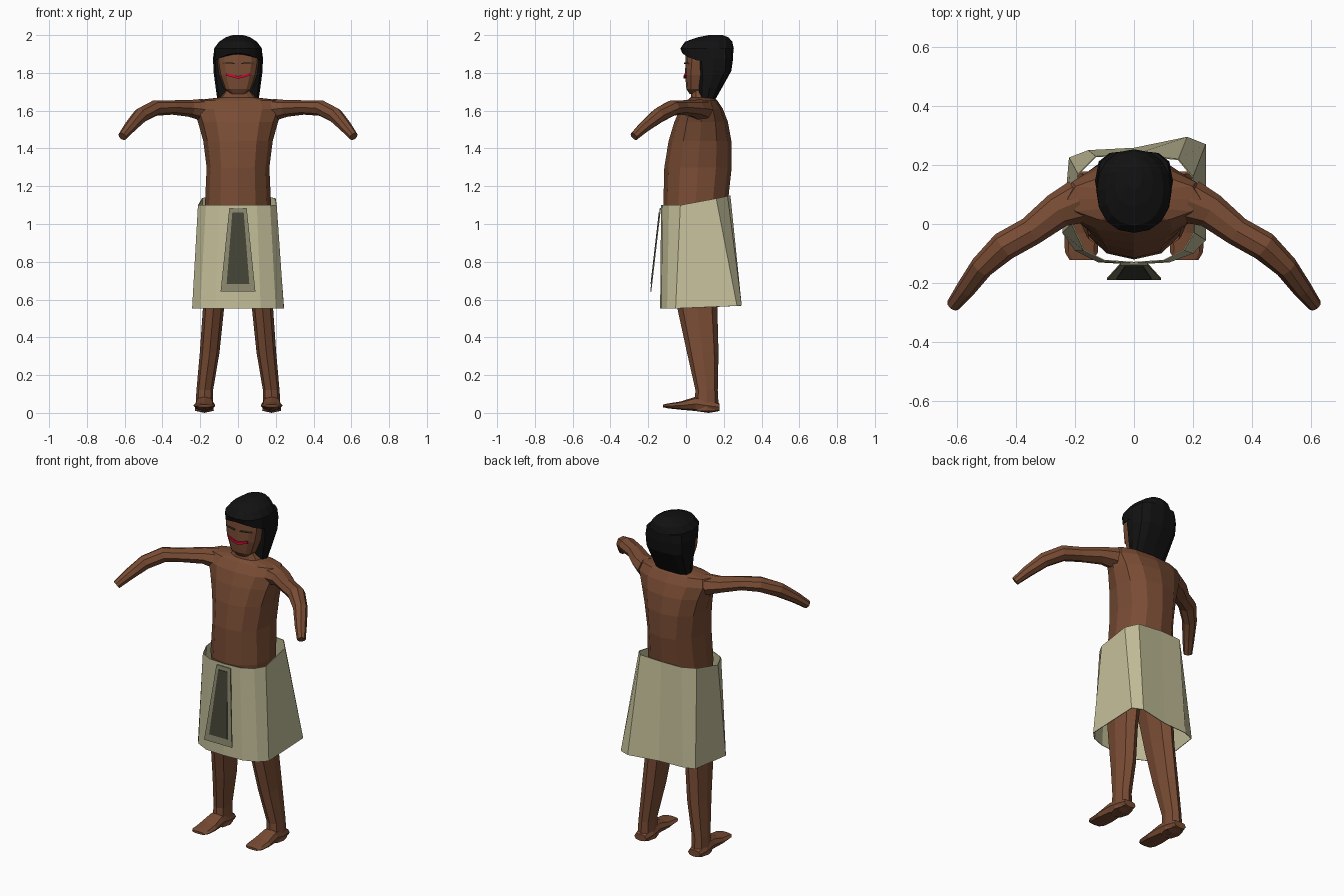
import bpy, bmesh, math
from mathutils import Vector


def material(name, rgb):
    m = bpy.data.materials.new(name)
    m.diffuse_color = (*rgb, 1)
    return m


SKIN = material("brown skin", (0.19, 0.072, 0.034))
HAIR = material("black hair", (0.006, 0.006, 0.006))
CLOTH = material("pale linen", (0.55, 0.52, 0.32))
TRIM = material("olive trim", (0.25, 0.24, 0.15))
DARK = material("dark olive", (0.055, 0.055, 0.036))
RED = material("red lips", (0.6, 0.004, 0.035))
LID = material("eye line", (0.07, 0.05, 0.035))


def ring(center, u, v, n=12, p=2.0):
    """Superellipse ring around center spanned by half-axes u and v."""
    out = []
    for i in range(n):
        a = 2 * math.pi * i / n
        c, s = math.cos(a), math.sin(a)
        c = math.copysign(abs(c) ** (2 / p), c)
        s = math.copysign(abs(s) ** (2 / p), s)
        out.append(Vector(center) + Vector(u) * c + Vector(v) * s)
    return out


def loft(name, rings, mat, cap=True, mirror=False, thick=0):
    bm = bmesh.new()
    rows = [[bm.verts.new(p) for p in r] for r in rings]
    n = len(rows[0])
    for a, b in zip(rows, rows[1:]):
        for i in range(n):
            j = (i + 1) % n
            bm.faces.new((a[i], a[j], b[j], b[i]))
    if cap:
        bm.faces.new(rows[0][::-1])
        bm.faces.new(rows[-1])
    bmesh.ops.recalc_face_normals(bm, faces=bm.faces[:])
    me = bpy.data.meshes.new(name)
    bm.to_mesh(me)
    bm.free()
    me.materials.append(mat)
    ob = bpy.data.objects.new(name, me)
    bpy.context.collection.objects.link(ob)
    if thick:
        ob.modifiers.new("thickness", "SOLIDIFY").thickness = thick
    if mirror:
        ob.modifiers.new("mirror", "MIRROR")
    return ob


def stack(name, rows, mat, n=12, p=2.2, **kw):
    """Rows of (z, centre x, half width, front y, back y)."""
    return loft(name, [ring((cx, (f + b) / 2, z), (w, 0, 0), (0, (b - f) / 2, 0), n, p)
                       for z, cx, w, f, b in rows], mat, **kw)


# Torso and neck
stack("torso", [
    (1.00, 0, .170, -.100, .200), (1.10, 0, .175, -.120, .220),
    (1.30, 0, .166, -.115, .242), (1.44, 0, .184, -.092, .240),
    (1.54, 0, .212, -.062, .222), (1.61, 0, .240, -.032, .195),
    (1.655, 0, .225, .005, .165), (1.67, 0, .095, .025, .145),
    (1.71, 0, .064, .030, .130), (1.78, 0, .060, .030, .130)], SKIN)

# Head
stack("head", [
    (1.688, 0, .040, .020, .110), (1.715, 0, .072, .002, .130),
    (1.79, 0, .100, -.005, .160), (1.86, 0, .112, -.003, .180),
    (1.93, 0, .110, .000, .190)], SKIN, p=3)

# Hair: a long back part and a cap with a fringe
stack("back_hair", [
    (1.65, 0, .108, .070, .150), (1.72, 0, .118, .062, .190),
    (1.81, 0, .130, .052, .240), (1.88, 0, .132, .040, .250),
    (1.93, 0, .125, .030, .250)], HAIR, p=3)
fringe = stack("hair_cap", [
    (1.905, 0, .128, -.020, .250), (1.93, 0, .126, -.030, .253),
    (1.965, 0, .100, -.005, .245), (1.988, 0, .065, .060, .225),
    (2.00, 0, .028, .120, .195)], HAIR, n=16, p=2.2)
for v in fringe.data.vertices:
    if v.co.z < 1.91:  # the fringe dips at the temples
        v.co.z -= .045 * (abs(v.co.x) / .128) ** 2


# Painted face lines that follow the face
def face_line(name, pts, half, mat):
    rings = []
    for x, z in pts:
        a = abs(x)
        y = -.013 + .13 * min(a, .064) + .8 * max(0, a - .064)
        rings.append([(x, y, z - half), (x, y, z + half),
                      (x, y + .009, z + half), (x, y + .009, z - half)])
    return loft(name, rings, mat)


face_line("mouth", [(-.064, 1.793), (-.03, 1.784), (0, 1.776), (.035, 1.784),
                    (.064, 1.794)], .007, RED)
for side, s in (("left", 1), ("right", -1)):
    face_line(side + "_eye", [(s * .018, 1.85), (s * .05, 1.853), (s * .064, 1.853),
                              (s * .082, 1.85)], .003, LID)

# Arms: a tapering tube bent forward, ending at the wrist
path = [((.190, .075, 1.605), .075, .058), ((.260, .045, 1.612), .060, .044),
        ((.350, -.025, 1.617), .050, .038), ((.440, -.075, 1.614), .050, .042),
        ((.515, -.145, 1.575), .040, .042), ((.570, -.220, 1.515), .033, .032),
        ((.612, -.275, 1.463), .024, .024)]
rings = []
for i, (c, h, w) in enumerate(path):
    a, b = path[max(i - 1, 0)][0], path[min(i + 1, len(path) - 1)][0]
    d = (Vector(b) - Vector(a)).normalized()
    u = d.cross(Vector((0, 0, 1))).normalized()
    rings.append(ring(c, u * h, u.cross(d) * w, 8))
loft("arms", rings, SKIN, mirror=True)

# Legs
stack("legs", [
    (1.00, .090, .085, -.090, .190), (.75, .112, .066, -.075, .170),
    (.55, .130, .056, -.045, .166), (.32, .150, .052, .005, .172),
    (.12, .176, .044, .050, .168), (.05, .178, .046, .045, .172),
    (.01, .178, .050, .040, .175)], SKIN, n=8, mirror=True)

# Feet: rows of (y, half width, bottom z, top z)
feet = [(.178, .040, .010, .050), (.120, .050, .000, .075), (.050, .048, .010, .085),
        (-.030, .058, .017, .060), (-.095, .056, .024, .050), (-.122, .040, .030, .044)]
loft("feet", [ring((.178, y, (b + t) / 2), (w, 0, 0), (0, 0, (t - b) / 2), 8, 2.6)
              for y, w, b, t in feet], SKIN, mirror=True)

# Wrapped kilt: an open, slightly uneven flared shell
waist = [(0, -.132), (.10, -.125), (.17, -.09), (.205, -.03), (.20, .16), (.15, .22),
         (0, .235), (-.13, .23), (-.19, .17), (-.212, .0), (-.17, -.09), (-.10, -.125)]
hem = [(0, -.137), (.12, -.13), (.20, -.10), (.243, -.055), (.243, .27), (.18, .295),
       (0, .258), (-.155, .25), (-.22, .225), (-.243, -.03), (-.20, -.09), (-.12, -.13)]
loft("kilt", [[(x, y, .553 + .05 * max(0, y)) for x, y in hem],
              [(x, y, 1.10 + .22 * max(0, y)) for x, y in waist]],
     CLOTH, cap=False, thick=.004)


# Hanging front panel with a dark inset
def panel(name, z0, w0, z1, w1, lift, mat):
    def y(z):
        return -.138 - (1.09 - z) * .115 - lift
    rows = [[(-w, y(z), z), (w, y(z), z), (w, y(z) + .006, z), (-w, y(z) + .006, z)]
            for z, w in ((z0, w0), (z1, w1))]
    return loft(name, rows, mat)


panel("apron", .643, .092, 1.085, .046, 0, TRIM)
panel("apron_inset", .683, .060, 1.062, .030, .003, DARK)
